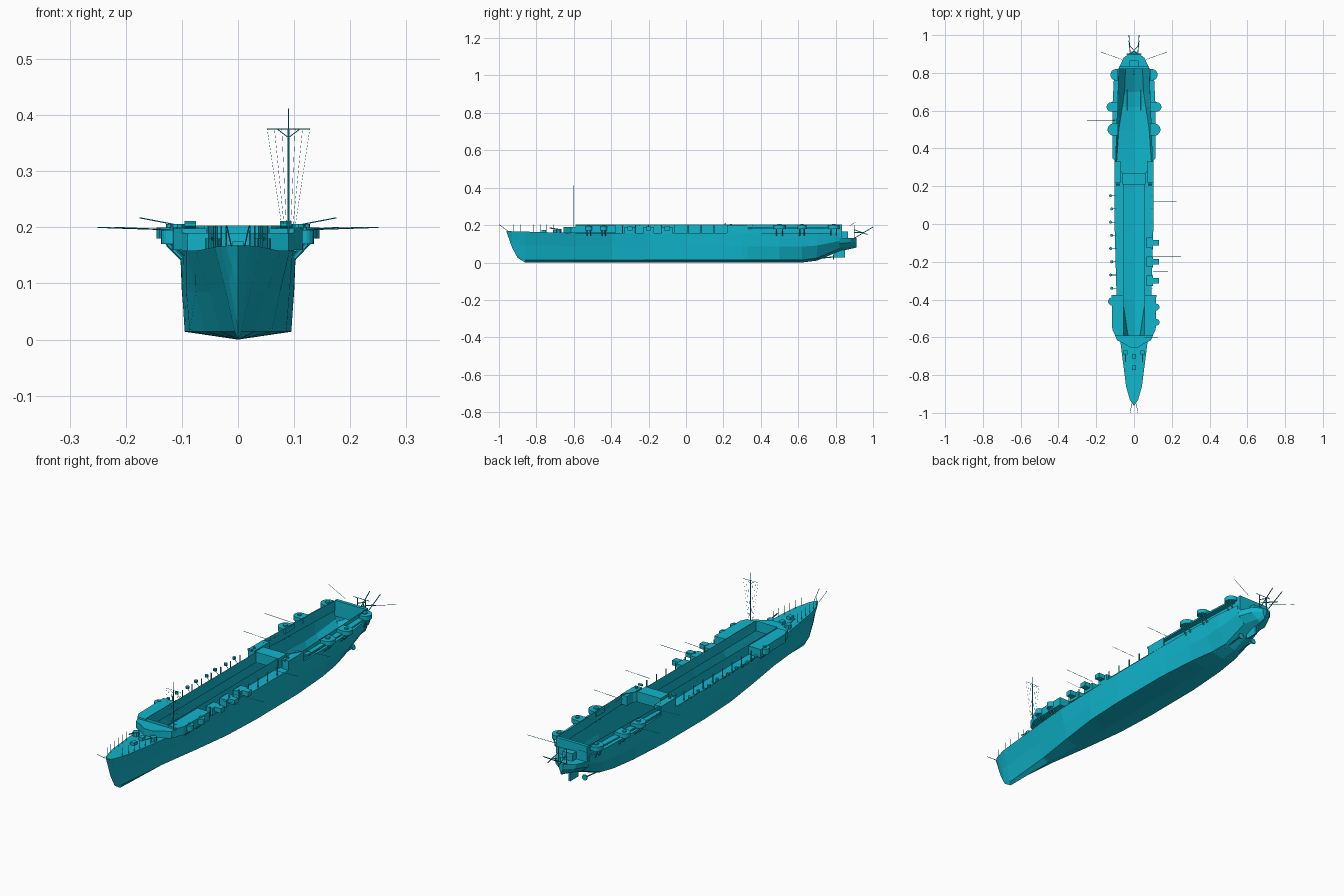
import bpy, bmesh, math
from mathutils import Vector

if "Cube" in bpy.data.objects:
    bpy.data.objects.remove(bpy.data.objects["Cube"])

# Single paint colour
teal = bpy.data.materials.new("teal_paint")
teal.use_nodes = True
TEAL = (0.005, 0.47, 0.61, 1)
teal.diffuse_color = TEAL
teal.node_tree.nodes["Principled BSDF"].inputs["Base Color"].default_value = TEAL

SIDES = (("right", -1), ("left", 1))


def finish(bm, name, recalc=True):
    bmesh.ops.remove_doubles(bm, verts=bm.verts, dist=0.00001)
    if recalc:
        bmesh.ops.recalc_face_normals(bm, faces=bm.faces)
    mesh = bpy.data.meshes.new(name)
    bm.to_mesh(mesh)
    bm.free()
    mesh.materials.append(teal)
    obj = bpy.data.objects.new(name, mesh)
    bpy.context.collection.objects.link(obj)
    return obj


def prism(name, outline, bottom, top, capped=True):
    """Upright walls around an outline, with optional floor and roof."""
    bm = bmesh.new()
    low = [bm.verts.new((x, y, bottom)) for x, y in outline]
    high = [bm.verts.new((x, y, top)) for x, y in outline]
    for i in range(len(outline)):
        j = (i + 1) % len(outline)
        bm.faces.new((low[i], low[j], high[j], high[i]))
    if capped:
        bm.faces.new(low)
        bm.faces.new(high)
    return finish(bm, name)


def box(name, x, y, z):
    (xa, xb), (ya, yb) = x, y
    return prism(name, [(xa, ya), (xb, ya), (xb, yb), (xa, yb)], *z)


def rods(name, pairs, radius, sides=6):
    """Round bars joining pairs of points, as one object."""
    bm = bmesh.new()
    for start, end in pairs:
        start, end = Vector(start), Vector(end)
        axis = end - start
        turn = axis.to_track_quat("Z", "Y").to_matrix().to_4x4()
        turn.translation = (start + end) / 2
        bmesh.ops.create_cone(bm, cap_ends=True, segments=sides, radius1=radius,
                              radius2=radius, depth=axis.length, matrix=turn)
    return finish(bm, name)


def interp(points, y):
    for (ya, va), (yb, vb) in zip(points, points[1:]):
        if y <= yb:
            return va + (vb - va) * max(0, (y - ya) / (yb - ya))
    return points[-1][1]


# Hull lines along the length
KEEL = [(-.96, .165), (-.93, .08), (-.9, .025), (-.86, 0), (.62, 0), (.7, .01), (.82, .06), (.912, .08)]
CHINE = [(-.96, 0), (-.86, .006), (-.6, .03), (-.4, .06), (-.2, .086), (0, .095), (.3, .094),
         (.5, .08), (.7, .05), (.82, .045), (.912, .003)]
BEAM = [(-.96, .002), (-.93, .022), (-.86, .042), (-.6, .075), (-.4, .092), (0, .103), (.5, .103),
        (.7, .098), (.82, .083), (.88, .055), (.912, .012)]
SHEER = [(-.96, .168), (-.6, .158), (.82, .157), (.822, .13), (.912, .13)]
PIT_ENDS = (-.59, .21, .27, .82)
REAR_PIT = [(.27, .06), (.33, .098), (.82, .078)]
stations = sorted({y for line in (KEEL, CHINE, BEAM, SHEER, REAR_PIT) for y, _ in line} | set(PIT_ENDS))


def section(y):
    keel, chine, beam, sheer = (interp(line, y) for line in (KEEL, CHINE, BEAM, SHEER))
    chine_z = keel + min(.014, (sheer - keel) * .2)
    fullness = interp([(-.5, .45), (.1, .6), (.7, .85)], y)
    half = [(chine, chine_z), (chine + (beam - chine) * fullness, (chine_z + sheer) / 2), (beam, sheer)]
    return [(-x, y, z) for x, z in reversed(half)] + [(0, y, keel)] + [(x, y, z) for x, z in half]


# Open hull shell
bm = bmesh.new()
rows = [[bm.verts.new(point) for point in section(y)] for y in stations]
for a, b in zip(rows, rows[1:]):
    for i in range(len(a) - 1):
        bm.faces.new((a[i], a[i + 1], b[i + 1], b[i]))
bm.faces.new(rows[-1])
finish(bm, "hull")


# Main deck with two open hangar wells
def well_width(y, middle):
    if PIT_ENDS[0] < middle < PIT_ENDS[1]:
        return .055
    if PIT_ENDS[2] < middle < PIT_ENDS[3]:
        return interp(REAR_PIT, y)
    return 0


bm = bmesh.new()
for ya, yb in zip(stations, stations[1:]):
    for name, s in SIDES:
        corners = []
        for y, order in ((ya, 1), (yb, -1)):
            inner = well_width(y, (ya + yb) / 2)
            pair = [(s * inner, y), (s * max(interp(BEAM, y), inner + .002), y)]
            corners += pair[::order]
        face = bm.faces.new([bm.verts.new((x, y, interp(SHEER, y))) for x, y in corners])
        face.normal_update()
        if face.normal.z < 0:
            face.normal_flip()
finish(bm, "main_deck", recalc=False)

# Hangar walls
ROOF = .203
fore, mid, aft, back = PIT_ENDS
prism("front_hangar_wall", [(-.055, fore), (.055, fore), (.055, mid), (-.055, mid)], .155, ROOF, False)
rear_outline = [(w, y) for y, w in REAR_PIT] + [(-w, y) for y, w in reversed(REAR_PIT)]
prism("rear_hangar_wall", rear_outline, .155, ROOF, False)
box("hangar_bridge", (-.06, .06), (mid, aft), (.157, ROOF))
box("stern_bulkhead", (-.08, .08), (back, .835), (.13, ROOF))

# Rounded bridge front and side wings
prism("bridge_front", [(.1, fore), (.09, -.615), (.05, -.635), (.02, -.655), (-.02, -.655),
                       (-.05, -.635), (-.09, -.615), (-.1, fore)], .158, .19)
for name, s in SIDES:
    prism(name + "_bridge_wing", [(s * x, y) for x, y in
          ((.056, fore), (.1, fore), (.115, -.56), (.118, -.375), (.056, -.375))], .16, .198)


def sponson(name, s, reach, y, radius, bottom=.18, top=.2):
    """Platform with a round outer end, a gun and two braces."""
    arc = [math.radians(a) for a in range(-90, 91, 18)]
    outline = [(s * (reach - radius + radius * math.cos(a)), y + radius * math.sin(a)) for a in arc]
    outline += [(s * .085, y + radius), (s * .085, y - radius)]
    prism(name + "_platform", outline, bottom, top)
    hub = s * (reach - radius)
    rods(name + "_gun", [((hub, y, top), (hub, y, top + .006))], radius * .35, 8)
    rods(name + "_braces", [((s * (reach - .012), y + d, bottom), (s * .1, y + d, .145))
                            for d in (-radius / 2, radius / 2)], .004)


for name, s in SIDES:
    for label, reach, y, radius in (("stern", .125, .79, .03), ("aft", .145, .62, .025),
                                    ("quarter", .14, .5, .032)):
        sponson(f"{name}_{label}_sponson", s, reach, y, radius)
    # Side walkways
    prism(name + "_aft_walkway", [(s * x, y) for x, y in
          ((.097, .33), (.115, .35), (.115, .6), (.105, .8), (.08, .8))], .178, .186)
    box(name + "_deck_house", sorted((s * .07, s * .104)), (.22, .33), (.157, .2))
    rods(name + "_deck_davits", [((s * .085, .24, .157), (s * .085, .24, .207)),
                                 ((s * .075, .21, .205), (s * .095, .21, .205))], .006)
    # Slender wireless masts lowered outboard
    reaches = ((.355, .22), (.12, .225), (-.17, .25), (-.25, .18)) if s > 0 else ((.55, .25), (.355, .22))
    rods(name + "_wireless_masts", [((s * .1, y, .195), (s * end, y, .2)) for y, end in reaches], .001, 4)
    rods(name + "_stern_boom", [((s * .06, .87, .195), (s * .175, .91, .217))], .001, 4)
    # Deck supports along the sides
    posts = [-.34 + .07 * i for i in range(8)]
    rods(name + "_side_posts", [((s * .095, y, .157), (s * .095, y, .2)) for y in posts], .0025)
    # Small gun tubs and their brackets
    for i, y in enumerate(posts):
        out = s * (.118 + .006 * (i % 2))
        if s < 0:
            rods(f"right_tub_{i}", [((out, y, .175), (out, y, .185))], .008, 8)
            rods(f"right_tub_bracket_{i}", [((out, y, .175), (s * .095, y, .15))], .0015, 4)
    # Bow supports, lines and mooring bollards
    bow = [-.92 + .035 * i for i in range(7)]
    rods(name + "_bow_posts", [((s * interp(BEAM, y) * .85, y, .16), (s * interp(BEAM, y) * .85, y, ROOF))
                               for y in bow], .0012, 4)
    rods(name + "_bow_staff", [((s * .012, -.95, .167), (s * .02, -1, ROOF))], .0012, 4)
    rods(name + "_bow_gun", [((s * .045, -.68, .158), (s * .045, -.68, .18))], .014, 8)
    rods(name + "_bow_gun_barrel", [((s * .045, -.68, .177), (s * .045, -.73, .185))], .003)
    # Stern flight-deck supports
    rods(name + "_stern_frame", [((s * .02, .9, .13), (s * .027, 1, .19)),
                                 ((s * .02, .9, .175), (s * .027, .97, .15)),
                                 ((s * .02, .9, .13), (s * .02, .9, .2)),
                                 ((s * .027, .95, .16), (-s * .015, .9, .16))], .002)
    rods(name + "_propeller_shaft", [((s * .035, .6, .012), (s * .035, .79, .03))], .003)
    rods(name + "_propeller", [((s * .035, .785, .03), (s * .035, .79, .03))], .013, 10)

sponson("right_front_sponson", -1, .137, -.41, .022, .17, .195)
for i, y in enumerate((-.44, -.52)):
    sponson(f"left_front_sponson_{i}", 1, .135, y, .018, .17, .195)

# Exhaust trunks on the left side
for i, y in enumerate((-.1, -.2, -.3)):
    box(f"exhaust_house_{i}", (.065, .1), (y - .028, y + .028), (.157, .19))
    box(f"exhaust_trunk_{i}", (.1, .132), (y - .014, y + .014), (.17, .192))

# Bow winches
for i, y in enumerate((-.7, -.76)):
    box(f"bow_winch_{i}", (-.01, .01), (y - .012, y + .012), (.158, .175))

# Rudder and stern fittings
box("rudder", (-.004, .004), (.79, .85), (.027, .08))
box("stern_cabin", (-.025, .025), (.835, .865), (.13, .165))
rods("stern_rail", [((-.04, .9, .2), (.04, .9, .2))], .0015, 4)

# Signal mast with yard and rigging
MAST_X, MAST_Y, YARD_Z = .09, -.6, .375
rods("signal_mast", [((MAST_X, MAST_Y, .16), (MAST_X, MAST_Y, YARD_Z))], .0025)
rods("signal_topmast", [((MAST_X, MAST_Y, YARD_Z), (MAST_X, MAST_Y, .412))], .001)
rods("signal_yard", [((MAST_X - .038, MAST_Y, YARD_Z), (MAST_X + .038, MAST_Y, YARD_Z)),
                     ((MAST_X, MAST_Y, .36), (MAST_X - .02, MAST_Y, YARD_Z)),
                     ((MAST_X, MAST_Y, .36), (MAST_X + .02, MAST_Y, YARD_Z))], .0008, 4)
rods("mast_rigging", [((MAST_X + d, MAST_Y, YARD_Z), (MAST_X + d * .3, MAST_Y, .198))
                      for d in (-.038, -.025, -.012, .012, .025, .038)], .0003, 3)
